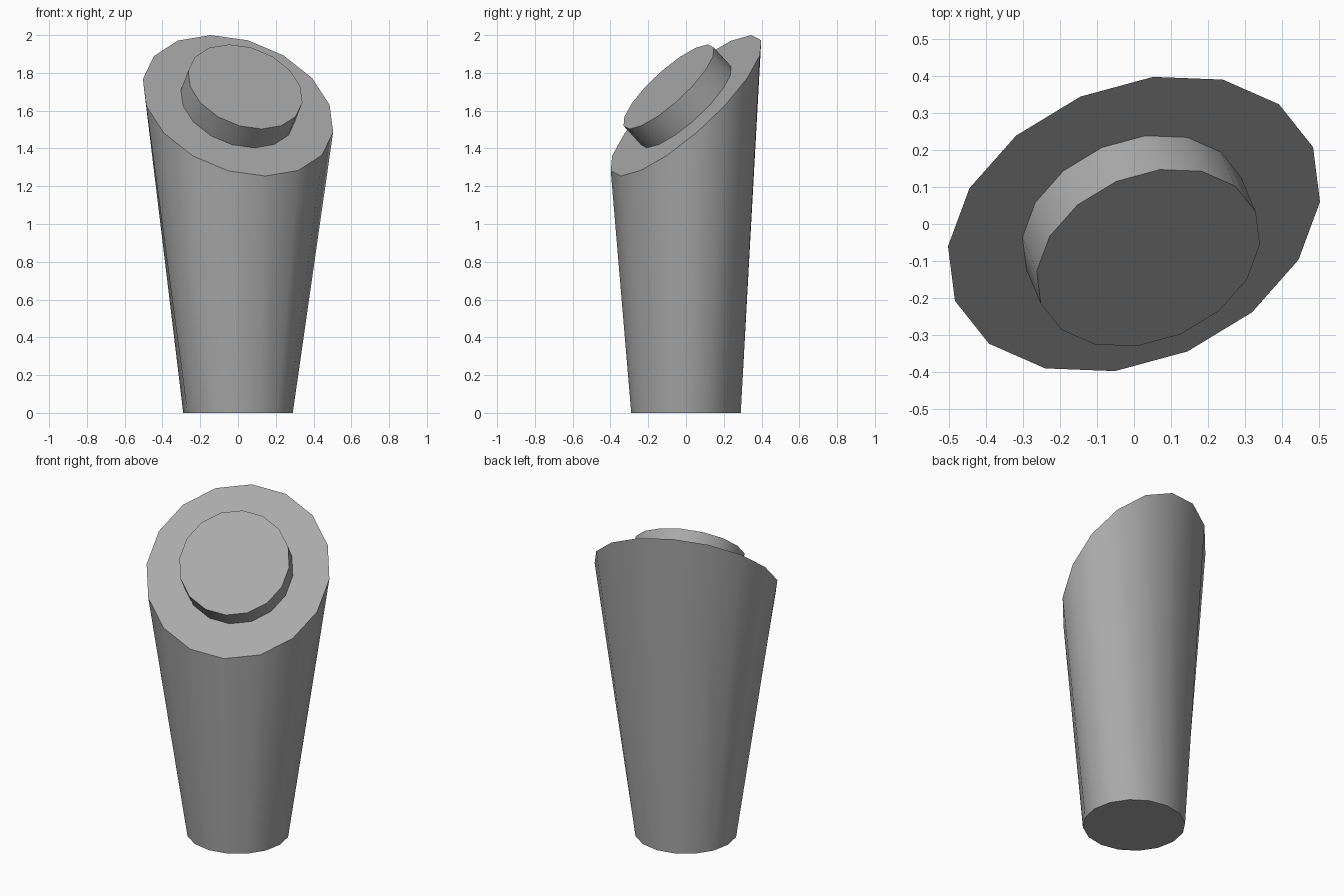
import bpy, bmesh, math
from mathutils import Vector

if "Cube" in bpy.data.objects:
    bpy.data.objects.remove(bpy.data.objects["Cube"])

SIDES = 16
TOP = Vector((0, 0, 1.627))            # centre of the slanted top
U = Vector((-0.145, 0.345, 0.373))     # perpendicular radii of the slanted top
V = Vector((0.485, 0.208, 0.003))
NORMAL = V.cross(U).normalized()

grey = bpy.data.materials.new("plain grey")
grey.diffuse_color = (0.4, 0.4, 0.4, 1)
grey.use_nodes = True
grey.node_tree.nodes["Principled BSDF"].inputs["Base Color"].default_value = grey.diffuse_color


def ring(centre, u, v):
    step = 2 * math.pi / SIDES
    return [centre + u * math.cos(i * step) + v * math.sin(i * step) for i in range(SIDES)]


def loft(name, rings, cap_start=False, cap_end=False):
    bm = bmesh.new()
    loops = [[bm.verts.new(p) for p in r] for r in rings]
    for a, b in zip(loops, loops[1:]):
        for i in range(SIDES):
            j = (i + 1) % SIDES
            bm.faces.new((a[i], b[i], b[j], a[j]))
    if cap_start:
        bm.faces.new(loops[0])
    if cap_end:
        bm.faces.new(loops[-1][::-1])
    mesh = bpy.data.meshes.new(name)
    bm.to_mesh(mesh)
    bm.free()
    mesh.materials.append(grey)
    obj = bpy.data.objects.new(name, mesh)
    bpy.context.collection.objects.link(obj)
    bpy.ops.object.select_all(action='DESELECT')
    obj.select_set(True)
    bpy.context.view_layer.objects.active = obj
    bpy.ops.object.shade_smooth_by_angle(angle=math.radians(35))


# tapered handle with flat slanted rim
a = math.radians(112.5)
bu = Vector((math.cos(a), math.sin(a), 0)) * 0.29
bv = Vector((math.sin(a), -math.cos(a), 0)) * 0.29
loft("handle", [ring(Vector(), bu, bv), ring(TOP, U, V), ring(TOP, U * 0.6, V * 0.6)],
     cap_start=True)

# raised round button on the slanted top
loft("button", [ring(TOP, U * 0.6, V * 0.6),
                ring(TOP + NORMAL * 0.141, U * 0.6, V * 0.6)], cap_end=True)
